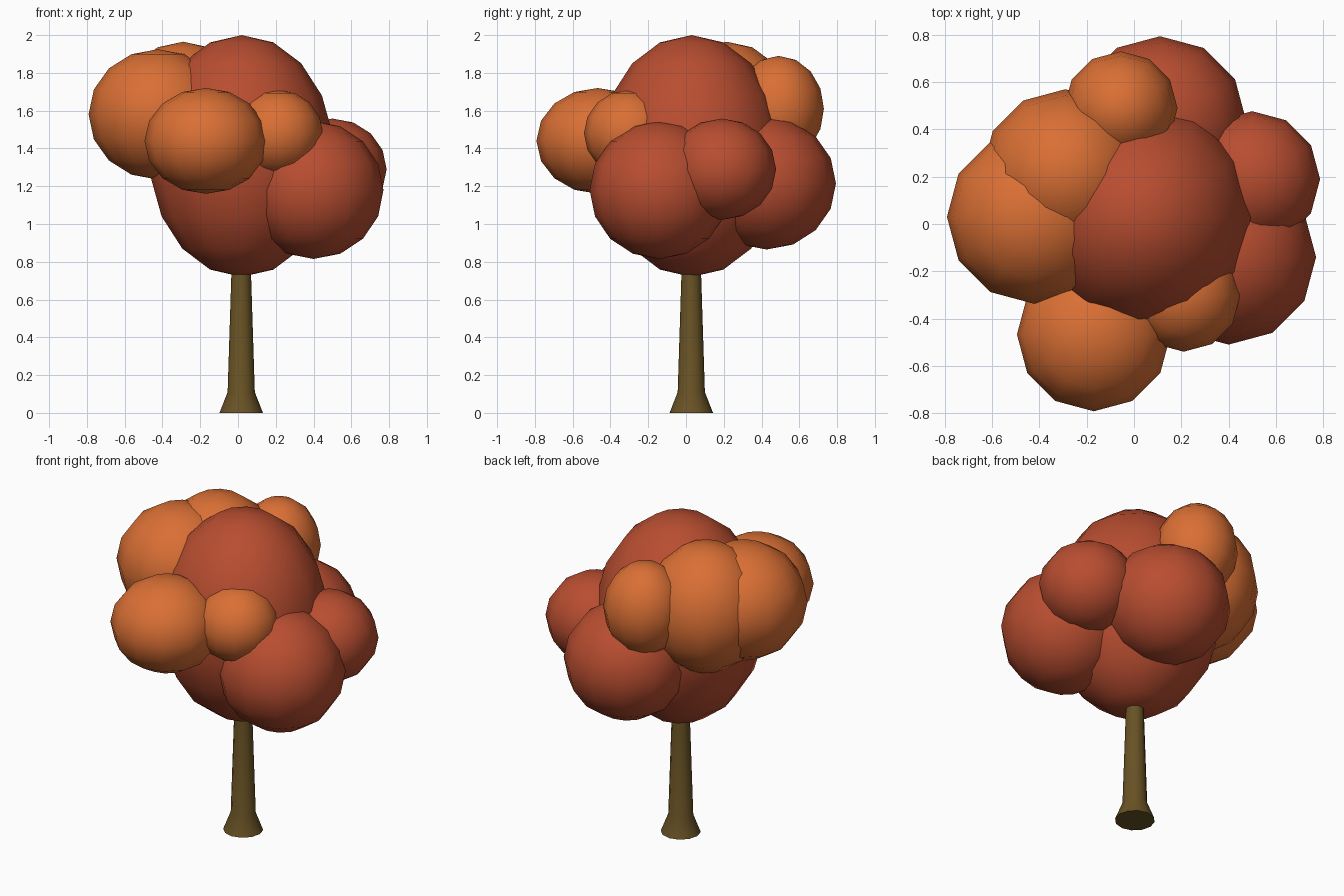
import bpy, bmesh
from mathutils import Matrix

if "Cube" in bpy.data.objects:
    bpy.data.objects.remove(bpy.data.objects["Cube"])


def material(name, rgb):
    m = bpy.data.materials.new(name)
    m.diffuse_color = (*rgb, 1)
    m.use_nodes = True
    m.node_tree.nodes["Principled BSDF"].inputs["Base Color"].default_value = m.diffuse_color
    return m


RED = material("red_leaves", (0.48, 0.075, 0.03))
ORANGE = material("orange_leaves", (0.70, 0.16, 0.035))
BARK = material("bark", (0.14, 0.085, 0.018))


def finish(bm, name, mat):
    mesh = bpy.data.meshes.new(name)
    bm.to_mesh(mesh)
    bm.free()
    mesh.materials.append(mat)
    obj = bpy.data.objects.new(name, mesh)
    bpy.context.collection.objects.link(obj)
    return obj


# Leaf clump: a low-poly, smooth-shaded ellipsoid
def clump(name, mat, centre, r, rz, rings=8):
    bm = bmesh.new()
    bmesh.ops.create_uvsphere(
        bm, u_segments=12, v_segments=rings, radius=1,
        matrix=Matrix.Translation(centre) @ Matrix.Diagonal((r, r, rz, 1)))
    for f in bm.faces:
        f.smooth = True
    finish(bm, name, mat)


# Crown core
clump("crown_core", RED, (0.02, 0.03, 1.36), 0.49, 0.64, 9)

# Red clumps on the right and back
clump("red_clump_front", RED, (0.40, -0.14, 1.18), 0.37, 0.365)
clump("red_clump_back", RED, (0.11, 0.427, 1.215), 0.367, 0.35)
clump("red_clump_side", RED, (0.50, 0.19, 1.29), 0.287, 0.268)

# Orange clumps on the left and front
clump("orange_clump_left", ORANGE, (-0.424, 0.03, 1.58), 0.367, 0.345)
clump("orange_clump_back_left", ORANGE, (-0.29, 0.215, 1.575), 0.355, 0.39)
clump("orange_clump_back", ORANGE, (-0.056, 0.49, 1.61), 0.24, 0.28)
clump("orange_clump_front", ORANGE, (-0.17, -0.467, 1.44), 0.325, 0.28)
clump("orange_clump_small", ORANGE, (0.21, -0.30, 1.48), 0.24, 0.23)

# Trunk: profile of (radius, height) rings with a flared foot
SIDES = 12
bm = bmesh.new()
rings = []
for r, z in [(0.115, 0), (0.072, 0.11), (0.05, 0.80)]:
    made = bmesh.ops.create_circle(
        bm, segments=SIDES, radius=r, matrix=Matrix.Translation((0.017, 0.028, z)))
    rings.append(made["verts"])
for a, b in zip(rings, rings[1:]):
    for i in range(SIDES):
        j = (i + 1) % SIDES
        bm.faces.new((a[i], a[j], b[j], b[i])).smooth = True
bm.faces.new(rings[0])
bm.faces.new(rings[-1])
bmesh.ops.recalc_face_normals(bm, faces=bm.faces)
trunk = finish(bm, "trunk", BARK)
bpy.context.view_layer.objects.active = trunk
trunk.select_set(True)
bpy.ops.object.shade_smooth_by_angle(angle=0.6)
